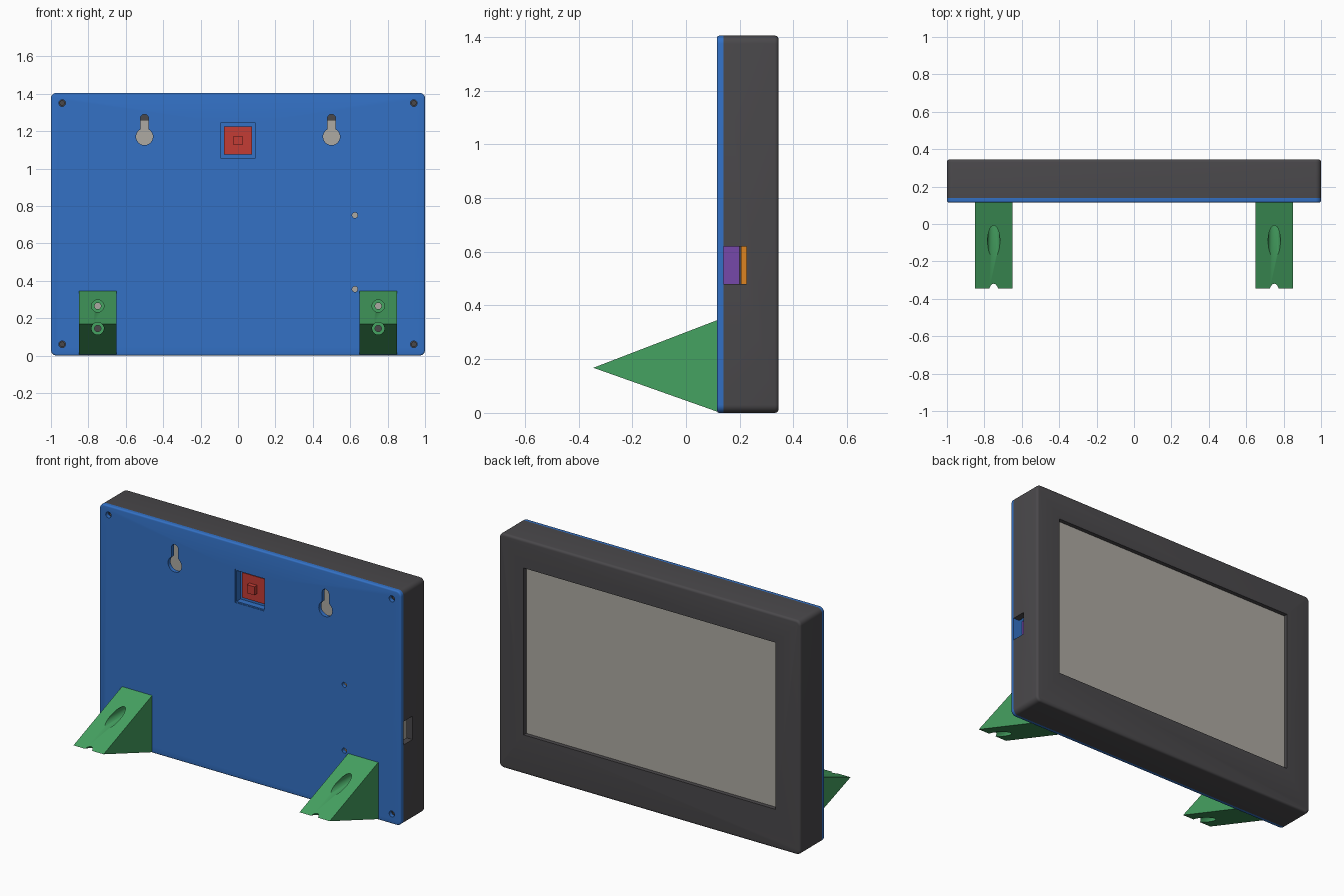
import bpy, bmesh
from math import pi, sin, cos
from mathutils import Matrix

if "Cube" in bpy.data.objects:
    bpy.data.objects.remove(bpy.data.objects["Cube"])


def material(name, r, g, b):
    m = bpy.data.materials.new(name)
    m.diffuse_color = (r, g, b, 1)
    m.use_nodes = True
    m.node_tree.nodes["Principled BSDF"].inputs["Base Color"].default_value = m.diffuse_color
    return m


BLUE = material("blue", .033, .165, .56)
GREEN = material("green", .06, .36, .12)
DARK = material("charcoal", .068, .065, .07)
RED = material("red", .55, .045, .035)
PURPLE = material("purple", .18, .065, .40)
ORANGE = material("orange", .72, .23, .015)
GREY = material("warm_grey", .42, .40, .36)


def finish(name, bm, mat):
    bmesh.ops.recalc_face_normals(bm, faces=bm.faces)
    me = bpy.data.meshes.new(name)
    bm.to_mesh(me)
    bm.free()
    ob = bpy.data.objects.new(name, me)
    bpy.context.collection.objects.link(ob)
    if mat:
        me.materials.append(mat)
    return ob


def box(name, x, y, z, mat=None, corner=0, rim=0, rim_y=None):
    """Box from ranges; corner rounds the edges along y, rim rounds one y face."""
    bm = bmesh.new()
    bmesh.ops.create_cube(bm, size=1)
    for v in bm.verts:
        v.co = [r[0] if c < 0 else r[1] for c, r in zip(v.co, (x, y, z))]
    if corner:
        es = [e for e in bm.edges if abs(e.verts[0].co.y - e.verts[1].co.y) > 1e-4]
        bmesh.ops.bevel(bm, geom=es, offset=corner, segments=6, profile=.5, affect='EDGES')
    if rim:
        es = [e for e in bm.edges if all(abs(v.co.y - rim_y) < 1e-5 for v in e.verts)]
        bmesh.ops.bevel(bm, geom=es, offset=rim, segments=4, profile=.5, affect='EDGES')
    return finish(name, bm, mat)


def prism(name, pts, y, mat=None):
    """Extrude an x-z outline along y."""
    bm = bmesh.new()
    f = bm.faces.new([bm.verts.new((px, y[0], pz)) for px, pz in pts])
    ext = bmesh.ops.extrude_face_region(bm, geom=[f])
    vs = [g for g in ext["geom"] if isinstance(g, bmesh.types.BMVert)]
    bmesh.ops.translate(bm, verts=vs, vec=(0, y[1] - y[0], 0))
    return finish(name, bm, mat)


def disc(name, x, z, r, y, mat=None, n=32):
    pts = [(x + r * cos(2 * pi * i / n), z + r * sin(2 * pi * i / n)) for i in range(n)]
    return prism(name, pts, y, mat)


def cut(ob, *cutters):
    for c in cutters:
        c.hide_render = True
        m = ob.modifiers.new("cut", 'BOOLEAN')
        m.operation, m.solver, m.object = 'DIFFERENCE', 'EXACT', c
        bpy.context.view_layer.objects.active = ob
        bpy.ops.object.modifier_apply(modifier=m.name)
        bpy.data.objects.remove(c)


def smooth(ob):
    bpy.ops.object.select_all(action='DESELECT')
    ob.select_set(True)
    bpy.context.view_layer.objects.active = ob
    bpy.ops.object.shade_smooth_by_angle(angle=.52)


H = 1.405
SCREWS = [(sx * .94, z) for sx in (-1, 1) for z in (.06, 1.35)]
FOOT_HOLES = (.145, .265)
BOARD_HOLES = (.355, .75)

# Front shell: hollow tray with screen window and side port
shell = box("front_shell", (-1, 1), (.139, .345), (0, H), DARK, .03, .014, .345)
cut(shell,
    box("cavity", (-.96, .96), (.1, .32), (.04, H - .04)),
    box("window", (-.835, .835), (.3, .4), (.235, 1.235)),
    box("port", (.9, 1.1), (.1, .225), (.48, .62)))
smooth(shell)

# Corner screw posts inside the shell
for x, z in SCREWS:
    post = disc("screw_post", x, z, .04, (.1395, .325), DARK)
    cut(post, disc("bore", x, z, .012, (.1, .25)))
    smooth(post)

# Display panel behind the window
box("display", (-.9, .9), (.245, .3195), (.2, 1.26), GREY)

# Back plate with keyholes, screw holes and button recess
plate = box("back_plate", (-1, 1), (.115, .139), (0, H), BLUE, .03, .009, .115)
thru = (.05, .2)
cutters = [box("recess", (-.1, .1), thru, (1.05, 1.25))]
for x, z in SCREWS:
    cutters.append(disc("screw_hole", x, z, .018, thru))
for sx in (-1, 1):
    x = sx * .5
    arc = [(x + .045 * cos(a), 1.17 + .045 * sin(a))
           for a in [pi / 2 + .51 + i * (2 * pi - 1.02) / 24 for i in range(25)]]
    top = [(x + .022 * cos(i * pi / 8), 1.268 + .022 * sin(i * pi / 8)) for i in range(9)]
    cutters.append(prism("keyhole", arc + top, thru))
    cutters += [disc("foot_hole", sx * .75, z, .017, thru) for z in FOOT_HOLES]
cutters += [disc("board_hole", .625, z, .015, thru) for z in BOARD_HOLES]
cut(plate, *cutters)
smooth(plate)

# Tray that holds the push button in the recess
tray = box("button_tray", (-.1, .1), (.118, .17), (1.05, 1.25), BLUE)
cut(tray,
    box("tray_inner", (-.0925, .0925), (.05, .155), (1.0575, 1.2425)),
    box("tray_floor", (-.074, .074), (.1, .3), (1.076, 1.224)))
box("button_body", (-.075, .075), (.145, .2), (1.075, 1.225), RED)
box("button_cap", (-.025, .025), (.119, .15), (1.125, 1.175), RED)

# Circuit board and its connector at the side port
board = box("circuit_board", (.57, .94), (.205, .225), (.3, .8), ORANGE)
cut(board, *[disc("board_bore", .625, z, .015, (.1, .3)) for z in BOARD_HOLES])
box("port_connector", (.74, .94), (.1395, .2), (.48, .62), PURPLE)

# Wedge feet with counterbored screw holes
for sx in (-1, 1):
    bm = bmesh.new()
    f = bm.faces.new([bm.verts.new((sx * .75 - .1, y, z))
                      for y, z in ((.115, .005), (-.345, .168), (.115, .345))])
    ext = bmesh.ops.extrude_face_region(bm, geom=[f])
    bmesh.ops.translate(bm, vec=(.2, 0, 0),
                        verts=[g for g in ext["geom"] if isinstance(g, bmesh.types.BMVert)])
    foot = finish("foot", bm, GREEN)
    for z in FOOT_HOLES:
        cut(foot, disc("counterbore", sx * .75, z, .033, (-.5, .07)),
            disc("bore", sx * .75, z, .017, (0, .2)))
    smooth(foot)
